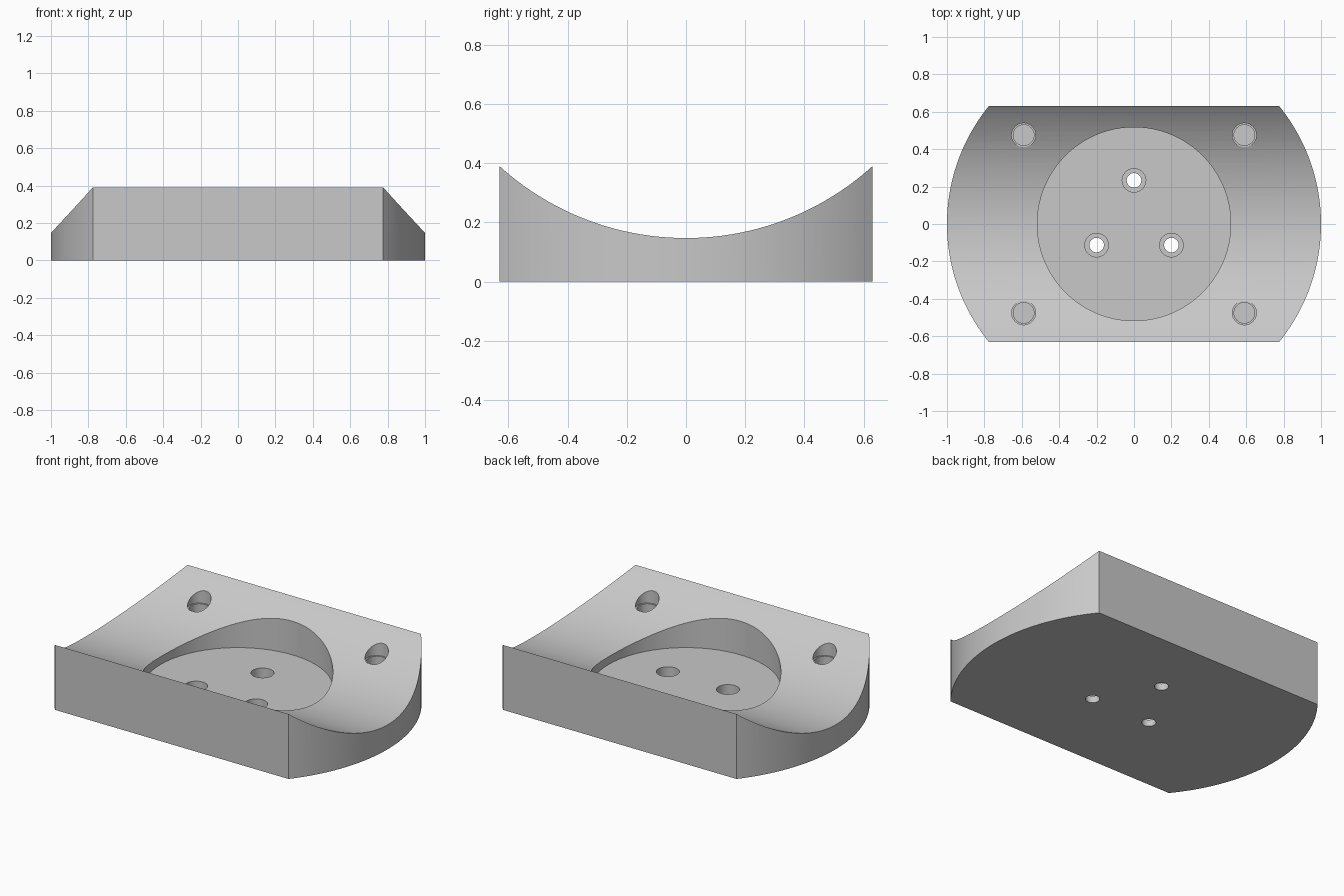
import bpy
from math import radians

default = bpy.data.objects.get("Cube")
if default:
    bpy.data.objects.remove(default, do_unlink=True)

HALF_DEPTH = 0.63     # flat front and back
SADDLE_R = 0.938      # radius of the concave top
SADDLE_LOW = 0.147    # lowest height of the concave top
POCKET_FLOOR = 0.10

grey = bpy.data.materials.new("light grey")
grey.use_nodes = True
colour = (0.58, 0.58, 0.58, 1)
grey.diffuse_color = colour
grey.node_tree.nodes["Principled BSDF"].inputs["Base Color"].default_value = colour


def cylinder(name, x, y, radius, bottom, top, sides=64):
    bpy.ops.mesh.primitive_cylinder_add(vertices=sides, radius=radius, depth=top - bottom,
                                        location=(x, y, (bottom + top) / 2))
    obj = bpy.context.object
    obj.name = name
    return obj


def combine(target, tool, operation="DIFFERENCE"):
    tool.hide_render = True
    mod = target.modifiers.new(tool.name, "BOOLEAN")
    mod.operation = operation
    mod.solver = "EXACT"
    mod.object = tool
    bpy.ops.object.select_all(action="DESELECT")
    bpy.context.view_layer.objects.active = target
    target.select_set(True)
    bpy.ops.object.modifier_apply(modifier=mod.name)
    bpy.data.objects.remove(tool, do_unlink=True)


# Round plate trimmed flat at front and back
plate = cylinder("saddle_plate", 0, 0, 1, 0, 0.6, 192)
bpy.ops.mesh.primitive_cube_add(size=1, location=(0, 0, 0.3))
trim = bpy.context.object
trim.name = "trim_block"
trim.scale = (3, 2 * HALF_DEPTH, 2)
combine(plate, trim, "INTERSECT")

# Concave top running along x
bpy.ops.mesh.primitive_cylinder_add(vertices=192, radius=SADDLE_R, depth=3,
                                    location=(0, 0, SADDLE_LOW + SADDLE_R),
                                    rotation=(0, radians(90), 0))
saddle = bpy.context.object
saddle.name = "saddle_cutter"
combine(plate, saddle)

# Round central pocket
combine(plate, cylinder("pocket_cutter", 0, 0, 0.517, POCKET_FLOOR, 1, 128))

# Three counterbored screw holes through the pocket floor
for x, y in ((0, 0.233), (-0.2, -0.113), (0.2, -0.113)):
    combine(plate, cylinder("screw_head_cutter", x, y, 0.063, 0.04, 0.3))
    combine(plate, cylinder("screw_hole_cutter", x, y, 0.039, -0.1, 0.3))

# Four blind stepped holes at the corners
for x in (-0.59, 0.59):
    for y in (-0.475, 0.475):
        combine(plate, cylinder("corner_rim_cutter", x, y, 0.064, 0.24, 0.7))
        combine(plate, cylinder("corner_hole_cutter", x, y, 0.055, 0.10, 0.7))

plate.data.materials.clear()
plate.data.materials.append(grey)
for face in plate.data.polygons:
    face.material_index = 0
bpy.context.view_layer.objects.active = plate
plate.select_set(True)
bpy.ops.object.shade_smooth_by_angle(angle=radians(25))
